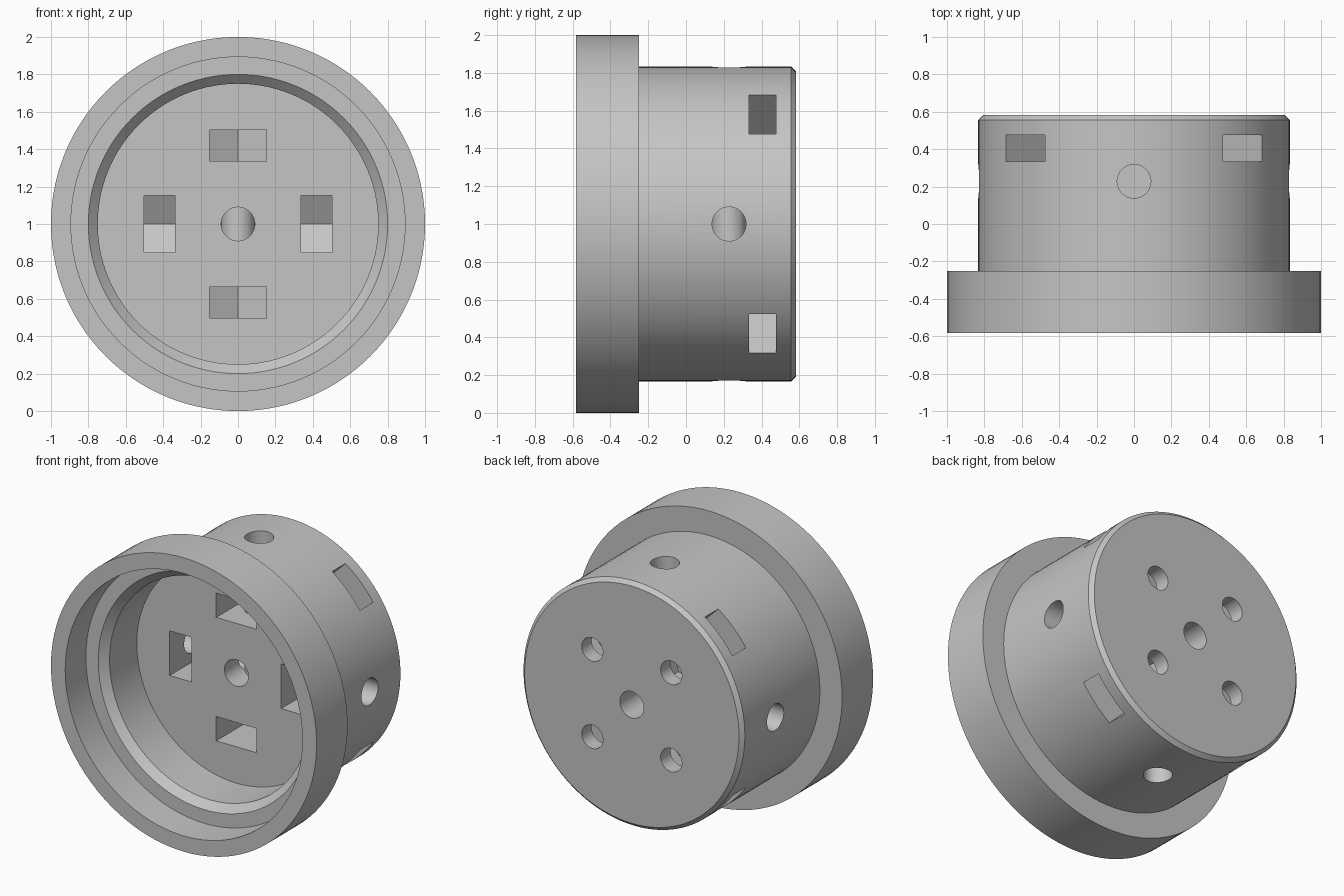
import bpy, bmesh
from math import pi, radians, sin, cos
from mathutils import Matrix, Vector

old = bpy.data.objects.get("Cube")
if old:
    bpy.data.objects.remove(old, do_unlink=True)

grey = bpy.data.materials.new("plain_grey")
grey.use_nodes = True
colour = (0.56, 0.56, 0.56, 1)
grey.diffuse_color = colour
grey.node_tree.nodes["Principled BSDF"].inputs["Base Color"].default_value = colour

CENTRE = Vector((0, 0, 1))
Y = Vector((0, 1, 0))


def finish(bm, name):
    bmesh.ops.recalc_face_normals(bm, faces=bm.faces[:])
    mesh = bpy.data.meshes.new(name)
    bm.to_mesh(mesh)
    bm.free()
    mesh.materials.append(grey)
    obj = bpy.data.objects.new(name, mesh)
    bpy.context.collection.objects.link(obj)
    return obj


def revolve(name, profile, steps=112):
    """Spin a closed (radius, y) profile about the hub axis."""
    bm = bmesh.new()
    verts = [bm.verts.new((r, y, 1)) for r, y in profile]
    edges = [bm.edges.new((v, verts[i - 1])) for i, v in enumerate(verts)]
    bmesh.ops.spin(bm, geom=verts + edges, cent=CENTRE, axis=Y,
                   angle=2 * pi, steps=steps, use_merge=True)
    bmesh.ops.remove_doubles(bm, verts=bm.verts[:], dist=1e-5)
    return finish(bm, name)


def drill(radius, start, end):
    """Round cutter between two points."""
    axis = end - start
    bm = bmesh.new()
    turn = axis.to_track_quat("Z", "Y").to_matrix().to_4x4()
    bmesh.ops.create_cone(bm, cap_ends=True, segments=48, radius1=radius,
                          radius2=radius, depth=axis.length,
                          matrix=Matrix.Translation((start + end) / 2) @ turn)
    return finish(bm, "drill_cutter")


def nut_slot(centre, along, axis, half, length, thick):
    """Slot for a hex nut: pointed at the closed end, open along 'along'."""
    side = along.cross(axis)
    tip = half / cos(pi / 6)
    outline = [(-tip, 0), (-tip / 2, half), (length, half),
               (length, -half), (-tip / 2, -half)]
    bm = bmesh.new()
    face = bm.faces.new([bm.verts.new(centre + along * u + side * v - axis * thick / 2)
                         for u, v in outline])
    out = bmesh.ops.extrude_face_region(bm, geom=[face])
    bmesh.ops.translate(bm, vec=axis * thick,
                        verts=[g for g in out["geom"] if isinstance(g, bmesh.types.BMVert)])
    return finish(bm, "nut_slot_cutter")


# Flanged cup with stepped bore, chamfered ledge and centre hole
hub = revolve("flanged_hub", [
    (0.09, -0.017), (0.75, -0.017), (0.75, -0.31), (0.80, -0.36),
    (0.893, -0.36), (0.893, -0.583), (1.0, -0.583), (1.0, -0.25),
    (0.833, -0.25), (0.833, 0.557), (0.807, 0.583), (0.09, 0.583)])

cutters = []
# Cross holes through the side wall
for d in (Vector((1, 0, 0)), Vector((0, 0, 1))):
    mid = CENTRE + Y * 0.228
    cutters.append(drill(0.09, mid - d * 1.1, mid + d * 1.1))

for i in range(4):
    # Nut pockets opening into the cup, in line with the cross holes
    a = i * pi / 2
    out = Vector((cos(a), 0, sin(a)))
    cutters.append(nut_slot(CENTRE + out * 0.42 + Y * 0.228, -Y, out, 0.152, 0.3, 0.165))
    # Diagonal nut slots from the side and their screw holes from the back
    a += pi / 4
    out = Vector((cos(a), 0, sin(a)))
    spot = CENTRE + out * 0.42
    cutters.append(nut_slot(spot + Y * 0.405, out, Y, 0.147, 0.55, 0.143))
    cutters.append(drill(0.08, spot + Y * 0.4, spot + Y * 0.7))

bpy.ops.object.select_all(action="DESELECT")
bpy.context.view_layer.objects.active = hub
hub.select_set(True)
for cutter in cutters:
    cutter.hide_render = True
    mod = hub.modifiers.new("cut", "BOOLEAN")
    mod.operation = "DIFFERENCE"
    mod.solver = "EXACT"
    mod.object = cutter
    bpy.ops.object.modifier_apply(modifier=mod.name)
    bpy.data.objects.remove(cutter, do_unlink=True)

bpy.ops.object.shade_smooth_by_angle(angle=radians(25))
